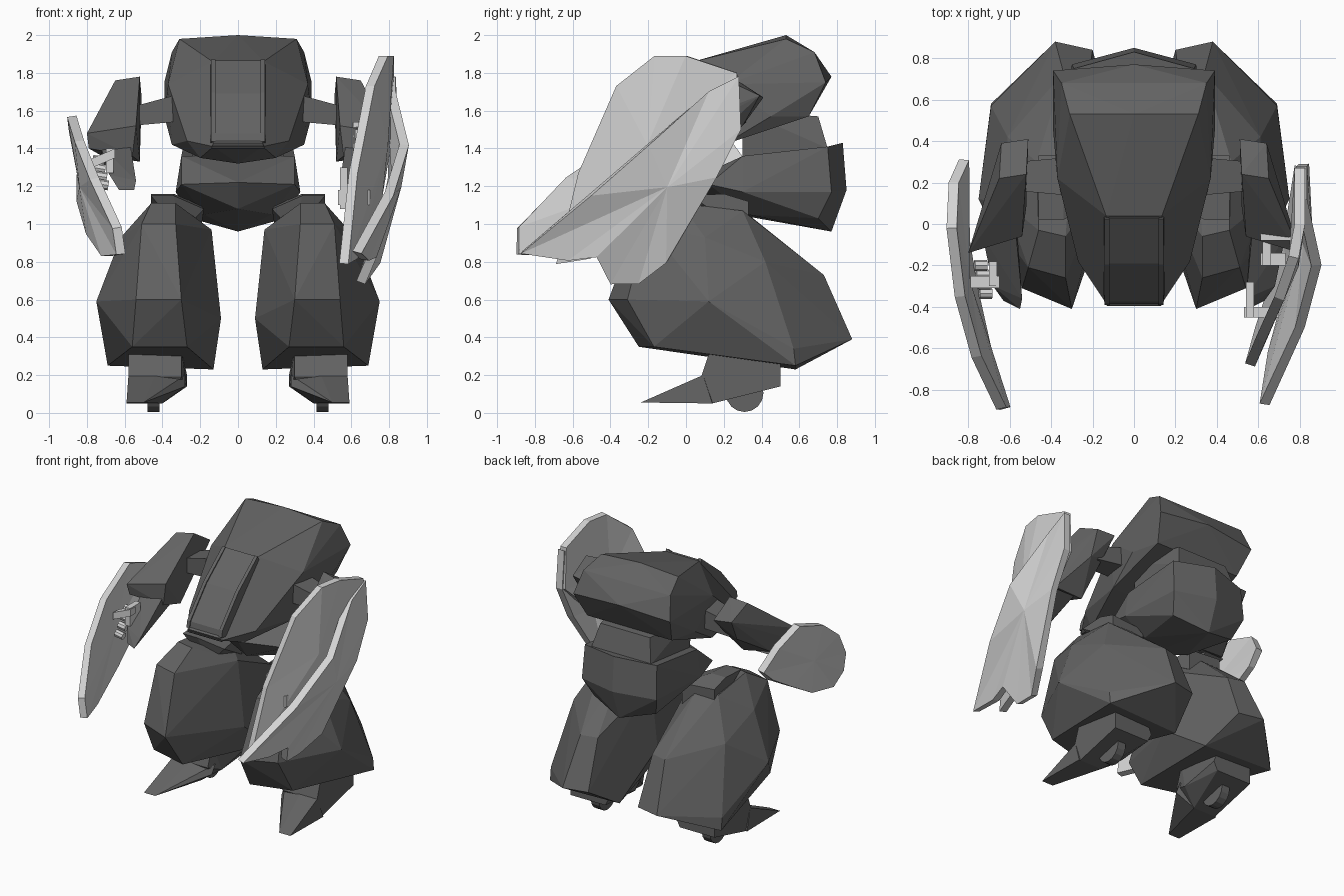
import bpy, bmesh, math
from mathutils import Vector


def material(name, v):
    m = bpy.data.materials.new(name)
    m.diffuse_color = (v, v, v, 1)
    return m


DARK = material("dark grey armour", 0.125)
LIGHT = material("light grey shield", 0.66)


def finish(name, bm, mat):
    bmesh.ops.recalc_face_normals(bm, faces=bm.faces)
    me = bpy.data.meshes.new(name)
    bm.to_mesh(me)
    bm.free()
    me.materials.append(mat)
    ob = bpy.data.objects.new(name, me)
    bpy.context.collection.objects.link(ob)
    return ob


def hull(name, pts, mat=DARK, mirrored=False):
    """Faceted solid around a few corner points."""
    if mirrored:
        pts = pts + [(-x, y, z) for x, y, z in pts]
    bm = bmesh.new()
    for p in pts:
        bm.verts.new(p)
    bmesh.ops.remove_doubles(bm, verts=bm.verts, dist=0.001)
    bmesh.ops.convex_hull(bm, input=bm.verts)
    bmesh.ops.delete(bm, geom=[v for v in bm.verts if not v.link_faces], context='VERTS')
    bmesh.ops.dissolve_limit(bm, angle_limit=math.radians(3), verts=bm.verts, edges=bm.edges)
    return finish(name, bm, mat)


def pair(name, pts):
    """Same solid on both sides."""
    hull("left_" + name, pts)
    hull("right_" + name, [(-x, y, z) for x, y, z in pts])


def plate(name, centre, rim, thickness=0.05):
    """Thin bulged plate, fanned from its centre."""
    bm = bmesh.new()
    c = bm.verts.new(centre)
    vs = [bm.verts.new(p) for p in rim]
    for i, v in enumerate(vs):
        bm.faces.new((c, v, vs[(i + 1) % len(vs)]))
    ob = finish(name, bm, LIGHT)
    s = ob.modifiers.new("thickness", 'SOLIDIFY')
    s.thickness = thickness
    s.offset = 0
    return ob


def rod(name, a, b, r, mat, sides=8):
    a, b = Vector(a), Vector(b)
    bm = bmesh.new()
    bmesh.ops.create_cone(bm, cap_ends=True, segments=sides, radius1=r, radius2=r, depth=(b - a).length)
    q = Vector((0, 0, 1)).rotation_difference(b - a)
    for v in bm.verts:
        v.co = q @ v.co + (a + b) / 2
    return finish(name, bm, mat)


def box(name, x0, x1, y0, y1, z0, z1, mat=LIGHT):
    return hull(name, [(x, y, z) for x in (x0, x1) for y in (y0, y1) for z in (z0, z1)], mat)


# Torso
hull("torso", [
    (0, .53, 2.0), (.31, .53, 1.98), (.35, .68, 1.91), (.39, .74, 1.75),
    (0, .77, 1.78), (.34, .65, 1.57), (.39, .45, 1.57), (.37, .22, 1.74),
    (.35, .2, 1.42), (.27, -.18, 1.44), (.135, .04, 1.86), (.13, -.36, 1.42),
    (.2, -.2, 1.35), (0, -.2, 1.32), (.13, -.39, 1.41)], mirrored=True)

# Raised front hatch with side rails and sill
profile = [(.03, 1.865), (-.19, 1.69), (-.375, 1.48), (-.385, 1.43)]
hull("hatch", [(.12, y, z) for y, z in profile] + [(.12, .06, 1.8), (.12, -.3, 1.42)], mirrored=True)
for side, s in (("left", 1), ("right", -1)):
    rail = [(y - .006, z + .006) for y, z in profile]
    hull(side + "_hatch_rail", [(s * x, y, z) for x in (.118, .142) for y, z in rail]
         + [(s * .15, .06, 1.78), (s * .15, -.3, 1.42)])
hull("hatch_sill", [(.13, -.395, 1.43), (.13, -.36, 1.46), (.14, -.38, 1.40)], mirrored=True)

# Neck and waist
hull("neck", [(.24, .3, 1.35), (.26, .3, 1.6), (.24, .75, 1.40), (.2, .70, 1.57)], mirrored=True)
hull("waist", [
    (0, .85, 1.18), (0, .83, 1.43), (0, .77, .96), (.29, .75, 1.41), (.30, .77, 1.17),
    (.25, .70, 1.03), (.33, .3, 1.17), (.3, .3, 1.36), (.3, .12, 1.21),
    (0, .0, 1.22), (0, .1, 1.08), (.18, .33, 1.05)], mirrored=True)

# Hips and legs
pair("hip", [(.18, .1, 1.08), (.46, .02, 1.15), (.34, .02, 1.15), (.46, .2, 1.16), (.34, .2, 1.16),
             (.46, .33, 1.12), (.2, .33, 1.1), (.2, .33, .95), (.46, .33, .95), (.3, .1, .95)])
pair("leg", [
    (.54, -.31, .6), (.30, -.41, .6), (.56, -.17, .35), (.27, -.25, .35),
    (.51, -.21, 1.0), (.33, -.26, 1.0), (.46, -.03, 1.11), (.33, -.06, 1.11),
    (.47, .3, 1.07), (.3, .33, 1.05),
    (.62, .1, .93), (.75, .12, .59), (.69, .58, .25), (.69, .57, .34),
    (.14, .2, .97), (.09, .2, .5), (.13, .58, .23), (.15, .6, .35),
    (.38, .88, .39), (.20, .84, .39), (.34, .73, .73), (.22, .70, .73), (.61, .42, .80)])

# Feet: ankle block, pointed toe, heel wheel
pair("ankle", [(x, y, z) for x in (.30, .58) for y, z in
               ((.08, .19), (.13, .34), (.5, .28), (.5, .14))]
     + [(.58, .14, .05), (.40, .14, .05), (.27, .2, .14), (.27, .5, .2)])
pair("toe", [(.59, -.24, .055), (.50, -.24, .055), (.59, .14, .05), (.40, .14, .05),
             (.58, .09, .2), (.44, .09, .2), (.28, .1, .14), (.28, .14, .2)])
for s in (-1, 1):
    rod("heel_wheel", (s * .415, .31, .105), (s * .48, .31, .105), .1, DARK, 16)

# Arms
pair("shoulder_joint", [(.34, .14, 1.54), (.34, .14, 1.68), (.34, .32, 1.54), (.34, .32, 1.68),
                        (.56, .16, 1.52), (.56, .16, 1.62), (.56, .3, 1.52), (.56, .3, 1.62)])
pair("upper_arm", [
    (.64, .39, 1.68), (.51, .41, 1.67), (.65, .22, 1.76), (.52, .24, 1.78),
    (.80, -.14, 1.48), (.79, -.12, 1.40), (.54, -.06, 1.52), (.52, .08, 1.33),
    (.53, .3, 1.54), (.62, .3, 1.52), (.56, -.06, 1.36), (.72, .05, 1.36)])
pair("forearm", [
    (.73, -.06, 1.42), (.57, -.04, 1.42), (.57, .06, 1.34), (.72, .06, 1.34),
    (.55, -.41, 1.18), (.63, -.37, 1.18), (.54, -.36, 1.23), (.68, -.3, 1.26), (.6, -.25, 1.18)])

# Shield grips
hull("right_grip_bar", [(x, y, z + d) for x, z in ((-.79, 1.29), (-.65, 1.35))
                        for y in (-.31, -.25) for d in (0, .05)], LIGHT)
box("right_grip_stem", -.70, -.66, -.30, -.18, 1.27, 1.40)
for i in range(4):
    x, y, z = -.74 + .008 * i, -.20 - .045 * i, 1.34 - .042 * i
    rod("right_grip_finger", (x - .03, y, z), (x + .03, y, z - .01), .026, LIGHT)
box("left_grip_bar", .61, .80, -.08, -.03, 1.46, 1.54)
box("left_grip_stem", .62, .66, -.20, -.05, 1.36, 1.50)
box("left_grip_end", .61, .73, -.20, -.14, 1.36, 1.43)
box("left_lower_bar", .53, .70, -.45, -.40, 1.10, 1.18)
box("left_lower_stem", .54, .58, -.45, -.28, 1.08, 1.30)

# Small shield on the right arm
plate("small_shield", (-.815, -.28, 1.20), [
    (-.82, .31, 1.34), (-.87, .20, 1.49), (-.88, -.02, 1.57), (-.84, -.35, 1.44),
    (-.76, -.64, 1.24), (-.64, -.89, .98), (-.62, -.89, .84), (-.70, -.66, .83),
    (-.78, -.3, .95), (-.83, 0, 1.12), (-.83, .22, 1.25)])

# Large shield on the left arm: inner leaf and overlapping outer leaf
plate("large_shield_inner_leaf", (.77, -.2, 1.42), [
    (.80, .27, 1.8), (.80, .0, 1.89), (.77, -.16, 1.89), (.70, -.36, 1.73),
    (.61, -.56, 1.27), (.56, -.68, .79), (.61, -.50, .82), (.74, -.1, 1.15), (.80, .28, 1.5)])
plate("large_shield_outer_leaf", (.84, -.1, 1.2), [
    (.81, .12, 1.70), (.88, -.2, 1.42), (.80, -.5, 1.16), (.63, -.87, .85), (.67, -.62, .81),
    (.71, -.47, .83), (.65, -.40, .69), (.65, -.25, .69), (.73, -.1, .80),
    (.82, .16, 1.25), (.82, .29, 1.5), (.81, .28, 1.78)])
